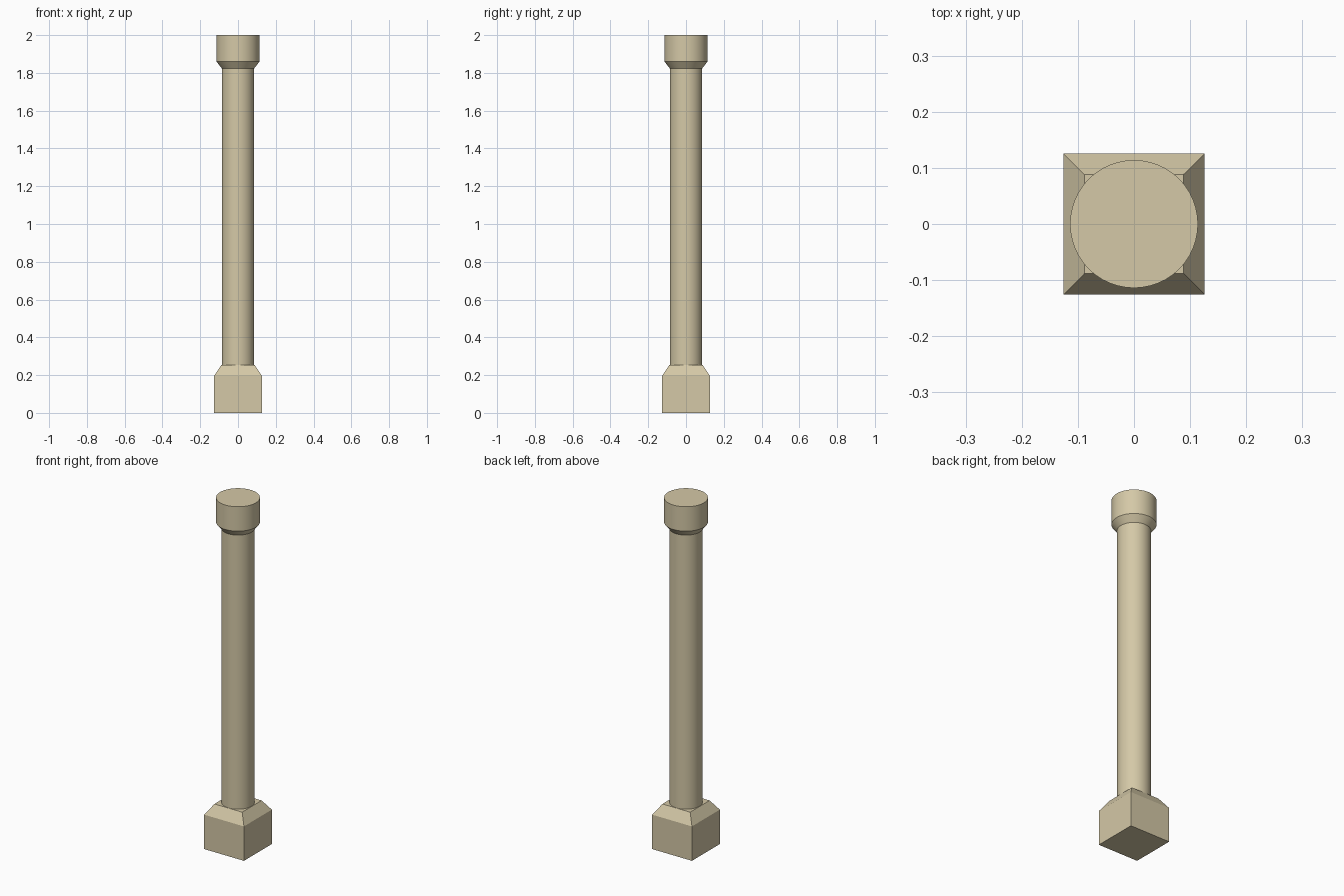
import bpy, bmesh, math

if "Cube" in bpy.data.objects:
    bpy.data.objects.remove(bpy.data.objects["Cube"])

stone = bpy.data.materials.new("sandstone")
stone.diffuse_color = (0.66, 0.58, 0.385, 1)
stone.use_nodes = True
stone.node_tree.nodes["Principled BSDF"].inputs["Base Color"].default_value = stone.diffuse_color


def stacked(name, profile, sides, turn=0.0, smooth=False):
    """Closed solid from (radius, height) rings with the given number of sides."""
    bm = bmesh.new()
    rings = []
    for r, z in profile:
        angles = [turn + 2 * math.pi * i / sides for i in range(sides)]
        rings.append([bm.verts.new((r * math.cos(a), r * math.sin(a), z)) for a in angles])
    for lo, hi in zip(rings, rings[1:]):
        for i in range(sides):
            j = (i + 1) % sides
            bm.faces.new((lo[i], lo[j], hi[j], hi[i]))
    bm.faces.new(rings[0][::-1])
    bm.faces.new(rings[-1])
    me = bpy.data.meshes.new(name)
    bm.to_mesh(me)
    bm.free()
    me.materials.append(stone)
    ob = bpy.data.objects.new(name, me)
    bpy.context.collection.objects.link(ob)
    if smooth:
        bpy.ops.object.select_all(action='DESELECT')
        ob.select_set(True)
        bpy.context.view_layer.objects.active = ob
        bpy.ops.object.shade_smooth_by_angle(angle=math.radians(25))
    return ob


# Square plinth with a sloped shoulder
q = math.sqrt(2)
stacked("plinth", [(0.126 * q, 0), (0.126 * q, 0.197), (0.088 * q, 0.254)], 4, math.pi / 4)

# Round shaft
stacked("shaft", [(0.086, 0.254), (0.086, 1.824)], 48, smooth=True)

# Round capital with a flared underside
stacked("capital", [(0.086, 1.824), (0.114, 1.86), (0.114, 2.0)], 48, smooth=True)
